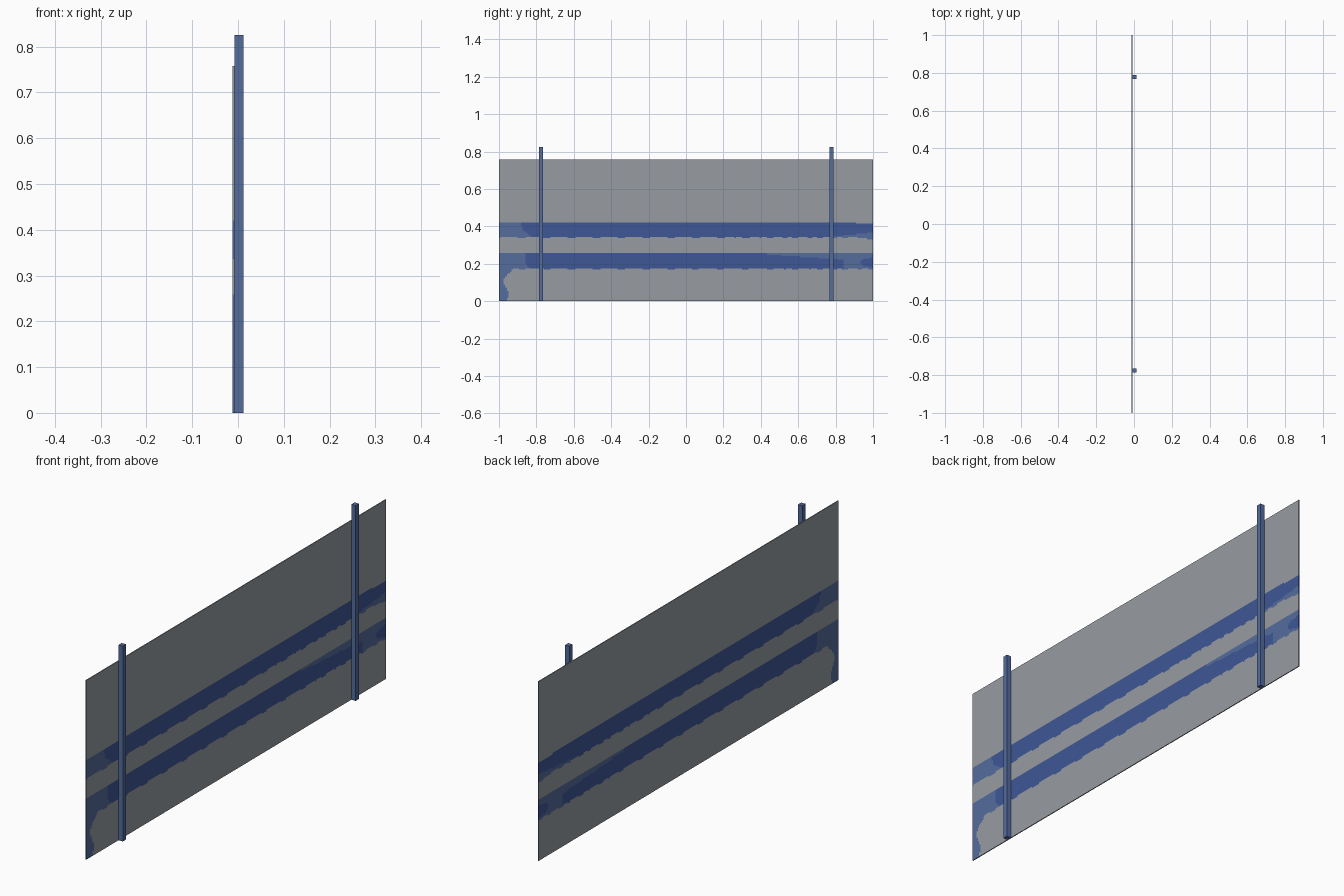
import bpy, bmesh, math

if "Cube" in bpy.data.objects:
    bpy.data.objects.remove(bpy.data.objects["Cube"])

def material(name, rgb):
    m = bpy.data.materials.new(name)
    m.diffuse_color = (*rgb, 1)
    m.use_nodes = True
    m.node_tree.nodes["Principled BSDF"].inputs["Base Color"].default_value = m.diffuse_color
    return m

grey = material("panel grey", (0.31, 0.335, 0.36))
dark = material("stripe dark blue", (0.05, 0.095, 0.31))
light = material("stripe light blue", (0.088, 0.15, 0.34))

GREY, DARK, LIGHT = 0, 1, 2

# Painted pattern: two worn stripes with faded ends, and a faded corner
def paint(y, z):
    wob = 0.004 * math.sin(23 * y) * math.sin(71 * y + 1)
    if 0.340 + wob - 0.09 * max(0, y - 0.9) < z < 0.423 - 0.05 * max(0, y - 0.8):
        if y < -0.885 + 5 * max(0, 0.385 - z) ** 1.5 + 0.3 * (0.423 - z):
            return LIGHT
        if y > 0.78 and z < 0.345 + 0.1 * (y - 0.78):
            return LIGHT
        return DARK
    if 0.172 + wob * 0.7 < z < 0.257:
        if y < -0.862 + 5 * max(0, 0.21 - z) ** 1.5:
            return LIGHT
        if ((y - 1.0) / 0.07) ** 2 + ((z - 0.207) / 0.025) ** 2 < 1:
            return DARK
        if y > 0.84 or (y > 0.43 and z > 0.248 - 0.06 * (y - 0.43)):
            return LIGHT
        return DARK
    if z <= 0.175 and y < -0.962 + 0.012 * math.sin(45 * z) + 0.6 * max(0, z - 0.13):
        return LIGHT
    return GREY

# Panel: thin sheet, grid faces coloured by the rule
H, NY, NZ = 0.757, 240, 126
bm = bmesh.new()
bmesh.ops.create_grid(bm, x_segments=NY, y_segments=NZ, size=1)
for v in bm.verts:
    y, z = v.co.x, (v.co.y + 1) / 2 * H
    v.co = (-0.008, y, z)
ext = bmesh.ops.extrude_face_region(bm, geom=bm.faces[:], use_keep_orig=True)
for v in ext["geom"]:
    if isinstance(v, bmesh.types.BMVert):
        v.co.x = -0.012
bmesh.ops.recalc_face_normals(bm, faces=bm.faces[:])
for f in bm.faces:
    c = f.calc_center_median()
    f.material_index = paint(c.y, c.z)
me = bpy.data.meshes.new("panel")
bm.to_mesh(me)
bm.free()
for m in (grey, dark, light):
    me.materials.append(m)
bpy.context.collection.objects.link(bpy.data.objects.new("panel", me))

# Two square posts
for name, y in (("front_post", -0.775), ("back_post", 0.779)):
    bpy.ops.mesh.primitive_cube_add(size=1, location=(0.002, y, 0.4125))
    post = bpy.context.object
    post.name = name
    post.scale = (0.02, 0.021, 0.825)
    post.data.materials.append(light)
